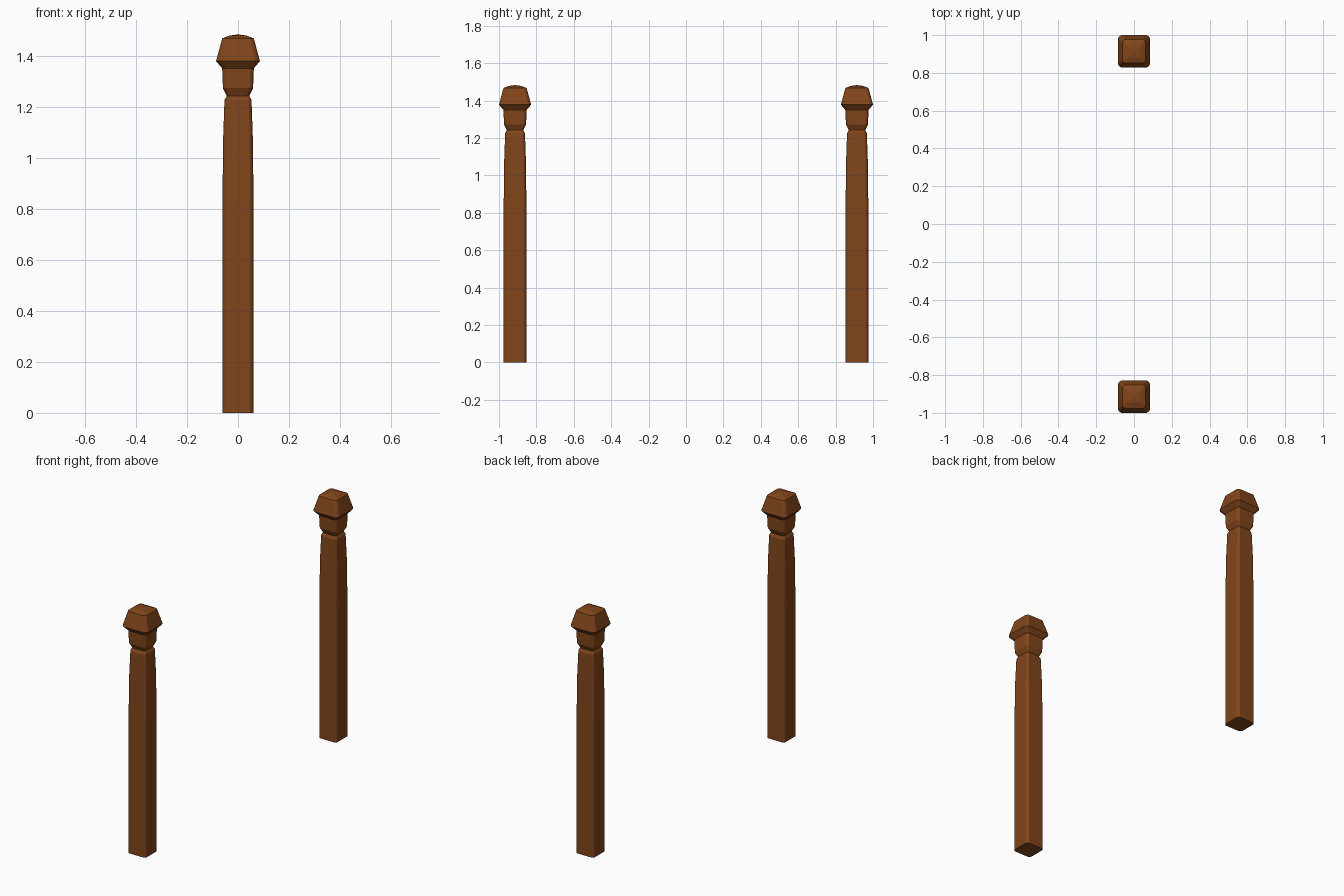
import bpy, bmesh

if "Cube" in bpy.data.objects:
    bpy.data.objects.remove(bpy.data.objects["Cube"])

wood = bpy.data.materials.new("brown_wood")
wood.diffuse_color = (0.22, 0.06, 0.011, 1)
wood.use_nodes = True
wood.node_tree.nodes["Principled BSDF"].inputs["Base Color"].default_value = wood.diffuse_color

# Soft-cornered square, unit half width, counter-clockwise
quarter = [(1.0, -0.78), (1.0, 0.0), (1.0, 0.78), (0.91, 0.91)]
section = []
for c, s in ((1, 0), (0, 1), (-1, 0), (0, -1)):
    section += [(x * c - y * s, x * s + y * c) for x, y in quarter]


def loft(name, profile, y_pos):
    """Stack the section along z; profile is (half width, z)."""
    bm = bmesh.new()
    rings = [[bm.verts.new((x * r, y * r, z)) for x, y in section]
             for r, z in profile]
    n = len(section)
    for low, high in zip(rings, rings[1:]):
        for i in range(n):
            j = (i + 1) % n
            bm.faces.new((low[i], low[j], high[j], high[i]))
    bm.faces.new(rings[0][::-1])
    bm.faces.new(rings[-1])
    mesh = bpy.data.meshes.new(name)
    bm.to_mesh(mesh)
    bm.free()
    mesh.materials.append(wood)
    obj = bpy.data.objects.new(name, mesh)
    obj.location.y = y_pos
    bpy.context.collection.objects.link(obj)


# Tapered shaft, narrow groove, neck block and flared cap in one profile
post = [(0.061, 0.0), (0.061, 0.83), (0.058, 1.08), (0.053, 1.225),
        (0.044, 1.242), (0.059, 1.272), (0.062, 1.35), (0.086, 1.378),
        (0.062, 1.467), (0.034, 1.478), (0.006, 1.482)]

for name, y in (("front_post", -0.914), ("back_post", 0.914)):
    loft(name, post, y)
